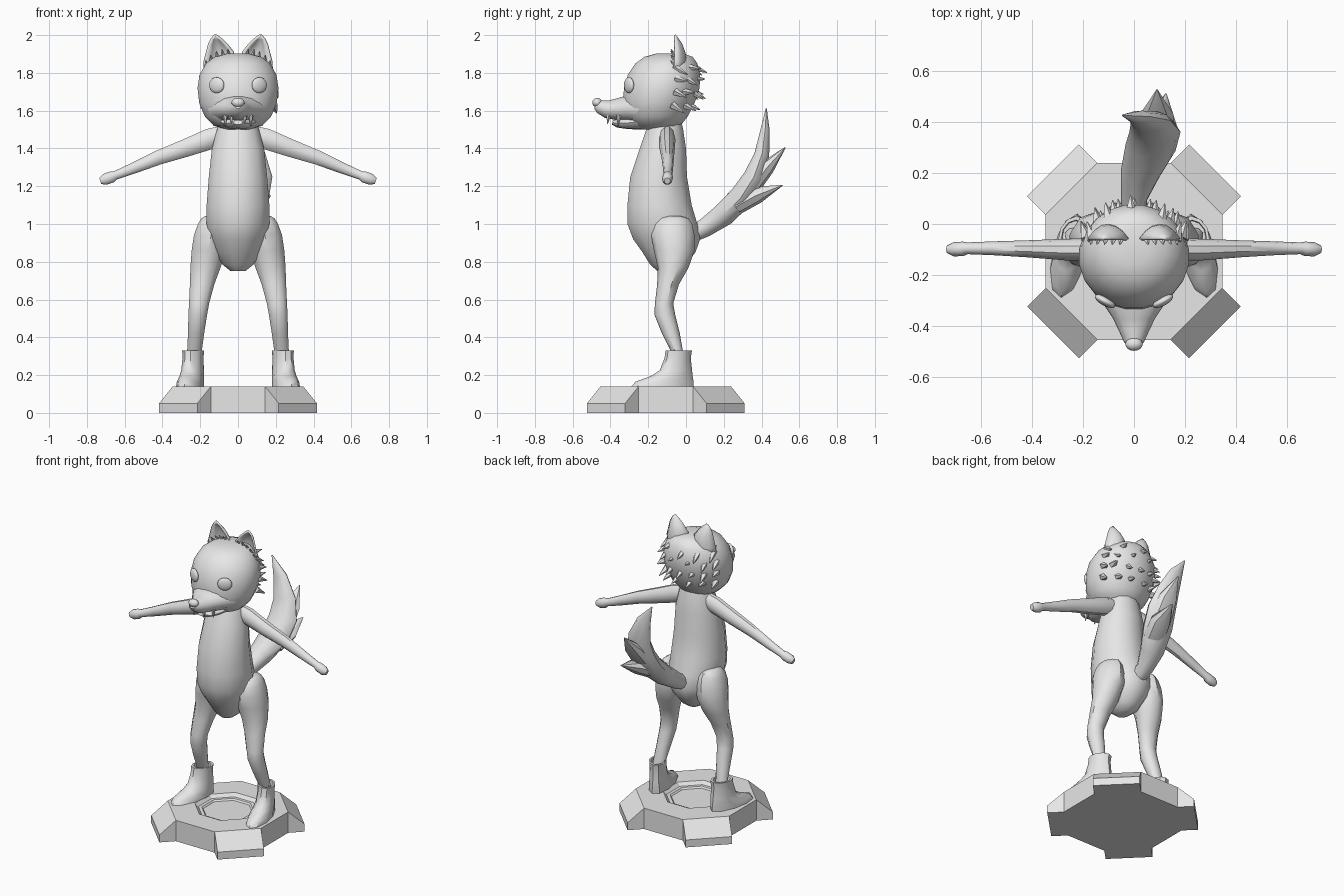
import bpy, bmesh, math, random
from mathutils import Vector

random.seed(4)
grey = bpy.data.materials.new("plain_grey")
grey.diffuse_color = (0.8, 0.8, 0.8, 1)


def finish(name, bm, smooth=40):
    bmesh.ops.recalc_face_normals(bm, faces=bm.faces)
    mesh = bpy.data.meshes.new(name)
    bm.to_mesh(mesh)
    bm.free()
    mesh.materials.append(grey)
    ob = bpy.data.objects.new(name, mesh)
    bpy.context.collection.objects.link(ob)
    if smooth:
        bpy.ops.object.select_all(action='DESELECT')
        ob.select_set(True)
        bpy.context.view_layer.objects.active = ob
        bpy.ops.object.shade_smooth_by_angle(angle=math.radians(smooth))
    return ob


def add_loft(bm, rings):
    """Skin a list of equal-sized rings and cap both ends."""
    loops = [[bm.verts.new(p) for p in r] for r in rings]
    n = len(loops[0])
    for a, b in zip(loops, loops[1:]):
        for i in range(n):
            bm.faces.new((a[i], a[(i + 1) % n], b[(i + 1) % n], b[i]))
    bm.faces.new(loops[0][::-1])
    bm.faces.new(loops[-1])


def level_rings(rows, n=12, cx=0.0, side=1, shear=0.0):
    """Horizontal rings from rows of (z, front y, back y, half width, x offset)."""
    out = []
    for z, yf, yb, hw, ox in rows:
        ring = []
        for i in range(n):
            t = 2 * math.pi * (i + 0.5) / n
            y = (yf + yb) / 2 + (yb - yf) / 2 * math.sin(t) / math.cos(math.pi / n)
            x = cx + ox + hw * math.cos(t) - shear * y
            ring.append((side * x, y, z))
        out.append(ring)
    return out


def tube_rings(rows, hint, n=10):
    """Rings along a path of (x, y, z, half width along hint, half thickness)."""
    pts = [Vector(r[:3]) for r in rows]
    out = []
    for i, r in enumerate(rows):
        d = (pts[min(i + 1, len(pts) - 1)] - pts[max(i - 1, 0)]).normalized()
        a = Vector(hint)
        a = (a - d * a.dot(d)).normalized()
        b = d.cross(a)
        out.append([pts[i] + a * r[3] * math.cos(2 * math.pi * k / n)
                    + b * r[4] * math.sin(2 * math.pi * k / n) for k in range(n)])
    return out


def loft(name, rings, smooth=40):
    bm = bmesh.new()
    add_loft(bm, rings)
    return finish(name, bm, smooth)


def add_spike(bm, base, tip, w, h, n=5):
    add_loft(bm, tube_rings([(*base, w, h), (*tip, 0.002, 0.002)], (1, 0.1, 0.05), n))


def ellipsoid(name, loc, scale, turn=0.0):
    bm = bmesh.new()
    bmesh.ops.create_uvsphere(bm, u_segments=16, v_segments=10, radius=1)
    ob = finish(name, bm, 60)
    ob.location, ob.scale, ob.rotation_euler.z = loc, scale, turn
    return ob


# Octagonal stand with a recessed centre
CY = -0.107


def octagon(apothem, z):
    r = apothem / math.cos(math.pi / 8)
    return [(r * math.cos(math.pi / 8 + k * math.pi / 4),
             CY + r * math.sin(math.pi / 8 + k * math.pi / 4), z) for k in range(8)]


loft("stand", [octagon(a, z) for a, z in
               [(0.346, 0), (0.346, 0.14), (0.19, 0.14), (0.17, 0.12), (0.15, 0.12), (0.142, 0.11)]], 0)

# Sloped wedges on the four diagonal sides
for k in range(4):
    ang = math.pi / 4 + k * math.pi / 2
    out = Vector((math.cos(ang), math.sin(ang), 0))
    along = Vector((-out.y, out.x, 0))
    loft("stand_wedge", [[Vector((0, CY, z)) + out * r + along * s for r, z in
                          [(0.33, 0), (0.448, 0), (0.448, 0.05), (0.346, 0.14), (0.33, 0.14)]]
                         for s in (-0.143, 0.143)], 0)

# Torso
loft("torso", level_rings([
    (0.75, -0.15, -0.05, 0.04, 0), (0.785, -0.19, 0.00, 0.085, 0),
    (0.85, -0.23, 0.05, 0.125, 0), (0.92, -0.28, 0.075, 0.152, 0),
    (1.0, -0.31, 0.06, 0.172, 0), (1.1, -0.31, 0.03, 0.172, 0),
    (1.25, -0.295, 0.005, 0.16, 0), (1.4, -0.245, 0.0, 0.143, 0),
    (1.5, -0.21, -0.015, 0.115, 0), (1.57, -0.18, -0.03, 0.09, 0)]))

for s, label in ((1, "right"), (-1, "left")):
    # Leg: thigh, knee and shin
    loft(label + "_leg", level_rings([
        (0.31, -0.07, -0.015, 0.040, 0.232), (0.42, -0.125, -0.035, 0.045, 0.222),
        (0.52, -0.165, -0.06, 0.052, 0.213), (0.58, -0.162, -0.07, 0.056, 0.206),
        (0.68, -0.15, -0.04, 0.068, 0.190), (0.77, -0.145, 0.01, 0.084, 0.172),
        (0.86, -0.165, 0.04, 0.095, 0.155), (0.94, -0.178, 0.04, 0.095, 0.143),
        (1.0, -0.168, 0.028, 0.078, 0.138), (1.03, -0.14, 0.01, 0.058, 0.138),
        (1.042, -0.10, -0.03, 0.03, 0.145)], 10, side=s))
    # Boot with an open collar and turned-out toe
    loft(label + "_boot", level_rings([
        (0.14, -0.28, 0.033, 0.068, 0), (0.165, -0.26, 0.033, 0.066, 0),
        (0.195, -0.18, 0.03, 0.062, 0), (0.225, -0.135, 0.028, 0.058, 0),
        (0.29, -0.11, 0.022, 0.054, 0), (0.33, -0.105, 0.028, 0.057, 0),
        (0.33, -0.09, 0.013, 0.045, 0), (0.30, -0.085, 0.01, 0.042, 0)],
        10, cx=0.23, side=s, shear=0.19))
    # Arm and small rounded hand
    loft(label + "_arm", tube_rings([
        (s * 0.07, -0.1, 1.475, 0.035, 0.05), (s * 0.15, -0.1, 1.45, 0.044, 0.058),
        (s * 0.27, -0.1, 1.405, 0.042, 0.05), (s * 0.42, -0.097, 1.352, 0.033, 0.04),
        (s * 0.55, -0.095, 1.297, 0.027, 0.031), (s * 0.65, -0.095, 1.257, 0.023, 0.024),
        (s * 0.668, -0.097, 1.249, 0.028, 0.032), (s * 0.705, -0.099, 1.236, 0.028, 0.031),
        (s * 0.729, -0.099, 1.228, 0.016, 0.018)], (0, 1, 0)))
    # Eye
    ellipsoid(label + "_eye", (s * 0.113, -0.302, 1.735), (0.045, 0.018, 0.042), s * 0.5)
    # Ear: cupped pointed shell
    bm = bmesh.new()
    grid = []
    for z, xi, xo, cup in [(1.80, 0.03, 0.175, 0.05), (1.86, 0.02, 0.178, 0.055),
                           (1.91, 0.026, 0.165, 0.05), (1.95, 0.058, 0.155, 0.035),
                           (1.98, 0.09, 0.14, 0.015), (2.0, 0.116, 0.122, 0.0)]:
        row = []
        for j in range(7):
            u = j / 3 - 1
            row.append(bm.verts.new((s * (xi + (xo - xi) * j / 6),
                                     -0.06 + cup * (1 - u * u), z)))
        grid.append(row)
    for a, b in zip(grid, grid[1:]):
        for j in range(6):
            bm.faces.new((a[j], a[j + 1], b[j + 1], b[j]))
    ear = finish(label + "_ear", bm)
    mod = ear.modifiers.new("thickness", 'SOLIDIFY')
    mod.thickness, mod.offset = 0.012, 0
    # Fluff in front of the ear
    bm = bmesh.new()
    for x, z in [(0.045, 1.87), (0.075, 1.87), (0.105, 1.86), (0.135, 1.84), (0.16, 1.81)]:
        add_spike(bm, (s * x, -0.04, z), (s * (x + 0.01), -0.08, z + 0.055), 0.02, 0.018, 4)
    finish(label + "_ear_fluff", bm, 30)
    # Fangs
    bm = bmesh.new()
    for x, y, h in [(0.068, -0.355, 0.055), (0.036, -0.41, 0.045)]:
        add_spike(bm, (s * x, y, 1.575), (s * x, y - 0.005, 1.575 - h), 0.014, 0.014, 6)
    finish(label + "_fangs", bm, 50)

# Head
loft("head", level_rings([
    (1.50, -0.24, -0.08, 0.06, 0), (1.52, -0.28, -0.03, 0.13, 0),
    (1.57, -0.32, 0.01, 0.178, 0), (1.64, -0.335, 0.045, 0.208, 0),
    (1.72, -0.328, 0.072, 0.217, 0), (1.79, -0.308, 0.075, 0.206, 0),
    (1.85, -0.268, 0.06, 0.172, 0), (1.885, -0.22, 0.035, 0.125, 0),
    (1.902, -0.16, -0.01, 0.06, 0)], 20))

# Muzzle, lower jaw and nose
loft("muzzle", tube_rings([
    (0, -0.25, 1.61, 0.16, 0.08), (0, -0.32, 1.61, 0.115, 0.07),
    (0, -0.37, 1.607, 0.082, 0.058), (0, -0.42, 1.607, 0.058, 0.048),
    (0, -0.46, 1.622, 0.04, 0.036), (0, -0.478, 1.63, 0.02, 0.02)], (1, 0, 0), 14))
loft("lower_jaw", tube_rings([
    (0, -0.22, 1.545, 0.11, 0.045), (0, -0.31, 1.535, 0.082, 0.033),
    (0, -0.365, 1.533, 0.055, 0.022), (0, -0.39, 1.538, 0.025, 0.012)], (1, 0, 0), 12))
ellipsoid("nose", (0, -0.47, 1.643), (0.034, 0.026, 0.025))

# Spiky fur on the back of the head
bm = bmesh.new()
for z, hw, count, reach in [(1.83, 0.17, 5, 0.085), (1.77, 0.20, 6, 0.075),
                            (1.70, 0.205, 7, 0.075), (1.63, 0.195, 6, 0.075)]:
    for i in range(count):
        t = math.radians(-68 + 136 * i / (count - 1)) + random.uniform(-0.08, 0.08)
        back = 0.155 if z > 1.65 else 0.13
        base = Vector((hw * math.sin(t), -0.115 + back * math.cos(t), z))
        tip = base + Vector((0.3 * math.sin(t), 0.85, random.uniform(-0.6, 0.05))) * reach
        add_spike(bm, base, tip, 0.026, 0.022)
finish("head_fur", bm, 30)

# Tail with two side tufts
loft("tail", tube_rings([
    (0, 0.02, 0.94, 0.045, 0.045), (0, 0.10, 0.98, 0.052, 0.052),
    (0.025, 0.20, 1.05, 0.078, 0.064), (0.065, 0.30, 1.15, 0.1, 0.068),
    (0.082, 0.36, 1.25, 0.1, 0.058), (0.065, 0.40, 1.36, 0.08, 0.042),
    (0.02, 0.418, 1.49, 0.05, 0.026), (-0.045, 0.425, 1.61, 0.003, 0.003)], (1, 0, 0)))
bm = bmesh.new()
for rows in ([(0.07, 0.28, 1.10, 0.075, 0.045), (0.105, 0.38, 1.155, 0.07, 0.045), (0.125, 0.51, 1.205, 0.003, 0.003)],
             [(0.08, 0.36, 1.21, 0.08, 0.045), (0.09, 0.43, 1.30, 0.065, 0.04), (0.09, 0.525, 1.405, 0.003, 0.003)]):
    add_loft(bm, tube_rings(rows, (1, 0, 0), 8))
finish("tail_tufts", bm)
